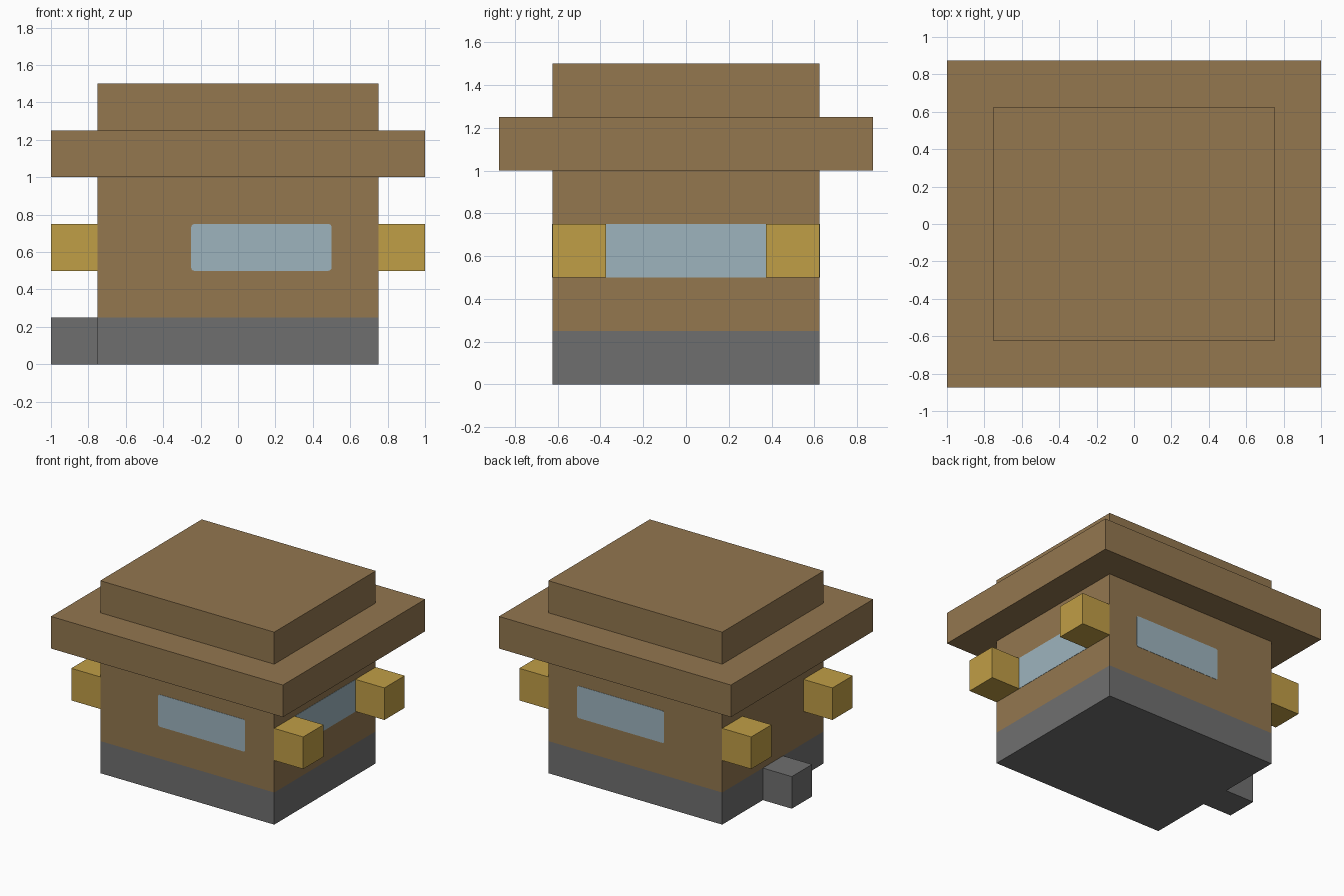
import bpy
import bmesh

cube = bpy.data.objects.get("Cube")
if cube:
    bpy.data.objects.remove(cube, do_unlink=True)


def material(name, rgb):
    mat = bpy.data.materials.new(name)
    mat.use_nodes = True
    colour = (*rgb, 1.0)
    mat.diffuse_color = colour
    mat.node_tree.nodes["Principled BSDF"].inputs["Base Color"].default_value = colour
    return mat


WOOD = material("brown wood", (0.292, 0.184, 0.078))
STONE = material("grey stone", (0.159, 0.159, 0.159))
GOLD = material("lantern gold", (0.527, 0.342, 0.061))
GLASS = material("pale blue glass", (0.337, 0.456, 0.515))


def box(name, low, high, *mats, split_z=None, round_axis=None):
    """Box between two corners; optional colour split by height,
    optional rounding of the edges that run along one axis."""
    bm = bmesh.new()
    bmesh.ops.create_cube(bm, size=1)
    for v in bm.verts:
        v.co = [(a + b) / 2 + c * (b - a) for a, b, c in zip(low, high, v.co)]
    if round_axis is not None:
        edges = [e for e in bm.edges
                 if abs((e.verts[0].co - e.verts[1].co).normalized()[round_axis]) > 0.9]
        bmesh.ops.bevel(bm, geom=edges, offset=0.016, segments=3,
                        profile=0.5, affect='EDGES')
    if split_z is not None:
        bmesh.ops.bisect_plane(bm, geom=bm.verts[:] + bm.edges[:] + bm.faces[:],
                               plane_co=(0, 0, split_z), plane_no=(0, 0, 1))
        for f in bm.faces:
            f.material_index = int(f.calc_center_median().z < split_z)
    bmesh.ops.recalc_face_normals(bm, faces=bm.faces)
    mesh = bpy.data.meshes.new(name)
    bm.to_mesh(mesh)
    bm.free()
    for mat in mats:
        mesh.materials.append(mat)
    obj = bpy.data.objects.new(name, mesh)
    bpy.context.collection.objects.link(obj)
    return obj


W, D = 0.75, 0.625      # half width and half depth of the walls
EAVE = 0.25             # overhang of the roof
T = 0.002               # window plate thickness

# Walls with a stone footing, two-tier roof and side step
box("walls", (-W, -D, 0), (W, D, 1), WOOD, STONE, split_z=0.25)
box("roof_eaves", (-W - EAVE, -D - EAVE, 1), (W + EAVE, D + EAVE, 1.25), WOOD)
box("roof_cap", (-W, -D, 1.25), (W, D, 1.5), WOOD)
box("door_step", (-1, -0.125, 0), (-W, 0.125, 0.25), STONE)

# Four lanterns on the two side walls
for side, x in (("left", W), ("right", -1)):
    for end, y in (("front", -D), ("back", D - 0.25)):
        box(f"lantern_{end}_{side}", (x, y, 0.5), (x + 0.25, y + 0.25, 0.75), GOLD)

# Windows on the front, back and left walls
for end, y in (("front", -D - T), ("back", D)):
    box(f"window_{end}", (-0.25, y, 0.5), (0.5, y + T, 0.75), GLASS, round_axis=1)
box("window_left", (W, -0.375, 0.5), (W + T, 0.375, 0.75), GLASS)
